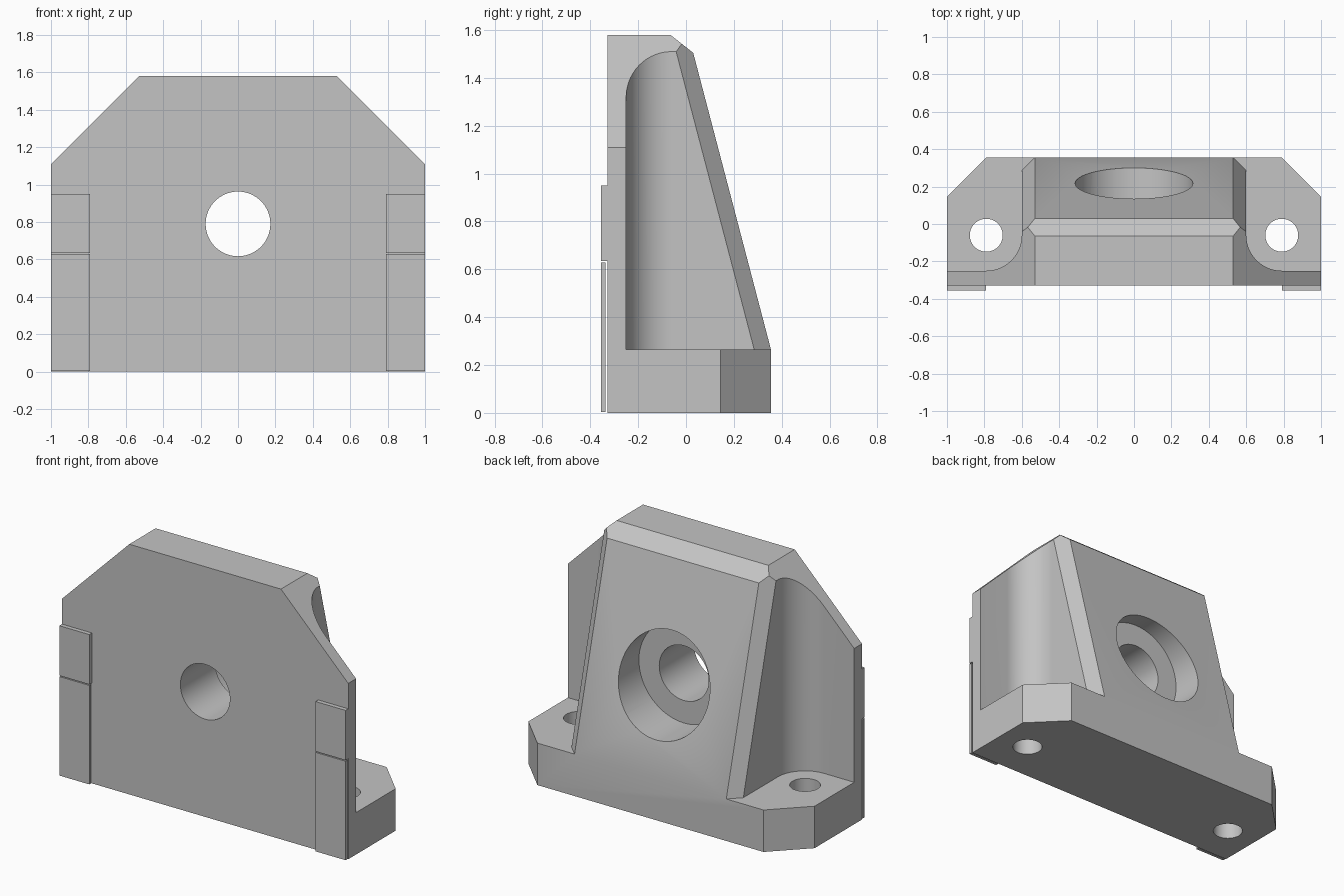
import bpy, bmesh, math

default = bpy.data.objects.get("Cube")
if default:
    bpy.data.objects.remove(default, do_unlink=True)

grey = bpy.data.materials.new("plain grey")
grey.use_nodes = True
colour = (0.55, 0.55, 0.55, 1)
grey.diffuse_color = colour
grey.node_tree.nodes["Principled BSDF"].inputs["Base Color"].default_value = colour


def loft(name, ring_a, ring_b):
    """Closed solid between two matching rings of points."""
    bm = bmesh.new()
    a = [bm.verts.new(p) for p in ring_a]
    b = [bm.verts.new(p) for p in ring_b]
    bm.faces.new(a)
    bm.faces.new(b)
    for i in range(len(a)):
        j = (i + 1) % len(a)
        bm.faces.new((a[i], a[j], b[j], b[i]))
    bmesh.ops.recalc_face_normals(bm, faces=bm.faces)
    mesh = bpy.data.meshes.new(name)
    bm.to_mesh(mesh)
    bm.free()
    mesh.materials.append(grey)
    obj = bpy.data.objects.new(name, mesh)
    bpy.context.collection.objects.link(obj)
    return obj


def prism(name, profile, axis, lo, hi):
    """Extrude a 2D profile along x, y or z."""
    place = {"x": lambda p, d: (d, p[0], p[1]),
             "y": lambda p, d: (p[0], d, p[1]),
             "z": lambda p, d: (p[0], p[1], d)}[axis]
    return loft(name, [place(p, lo) for p in profile], [place(p, hi) for p in profile])


def circle(cx, cy, r, n=64):
    return [(cx + r * math.cos(math.tau * i / n), cy + r * math.sin(math.tau * i / n))
            for i in range(n)]


def boolean(target, cutter, operation):
    cutter.hide_render = True
    mod = target.modifiers.new("cut", "BOOLEAN")
    mod.operation = operation
    mod.solver = "EXACT"
    mod.object = cutter
    bpy.context.view_layer.objects.active = target
    bpy.ops.object.modifier_apply(modifier=mod.name)
    bpy.data.objects.remove(cutter, do_unlink=True)


FRONT, BACK, TOP, BASE = -0.328, 0.355, 1.58, 0.265


def slope(z):
    """Depth of the leaning back face at height z."""
    return BACK - (z - BASE) * 0.262


# Bracket body: side profile trimmed by the front and top outlines
body = prism("bracket_body", [(FRONT, 0), (BACK, 0), (BACK, BASE), (slope(1.505), 1.505),
                              (-0.065, TOP), (FRONT, TOP)], "x", -1, 1)
front_outline = [(-2, -1), (2, -1), (2, 0.11), (0.43, 1.68), (-0.43, 1.68), (-2, 0.11)]
boolean(body, prism("front_trim", front_outline, "y", -1, 1), "INTERSECT")
top_outline = [(-2, -1), (2, -1), (2, -0.855), (0.69, 0.455), (-0.69, 0.455), (-2, -0.855)]
boolean(body, prism("corner_trim", top_outline, "z", -1, 2), "INTERSECT")


# Side pockets: rounded inner corner and a chamfer following the slope
def pocket_ring(side, z):
    y = slope(z)
    ring = [(0.43, y + 0.1), (0.6, y - 0.07)]
    for i in range(25):
        t = math.pi * (1 + i / 48)
        ring.append((0.79 + 0.19 * math.cos(t), -0.06 + 0.19 * math.sin(t)))
    ring += [(1.2, -0.25), (1.2, y + 0.1)]
    return [(side * px, py, z) for px, py in ring]


for side in (-1, 1):
    boolean(body, loft("pocket", pocket_ring(side, BASE), pocket_ring(side, 1.57)), "DIFFERENCE")
    boolean(body, prism("bolt_hole", circle(side * 0.79, -0.06, 0.088), "z", -0.5, 0.5), "DIFFERENCE")

# Central hole with a wide counterbore from the back
boolean(body, prism("through_hole", circle(0, 0.79, 0.173), "y", -1, 1), "DIFFERENCE")
boolean(body, prism("counterbore", circle(0, 0.79, 0.315), "y", 0.02, 1), "DIFFERENCE")

bpy.ops.object.select_all(action="DESELECT")
body.select_set(True)
bpy.context.view_layer.objects.active = body
bpy.ops.object.shade_smooth_by_angle(angle=math.radians(25))

# Thin pads on the front face
for side, label in ((-1, "right"), (1, "left")):
    for part, y1, z0, z1 in (("lower", -0.336, 0.004, 0.629), ("upper", FRONT, 0.635, 0.95)):
        outline = [(side * 0.79, z0), (side, z0), (side, z1), (side * 0.79, z1)]
        prism(f"{label}_{part}_pad", outline, "y", -0.355, y1)
